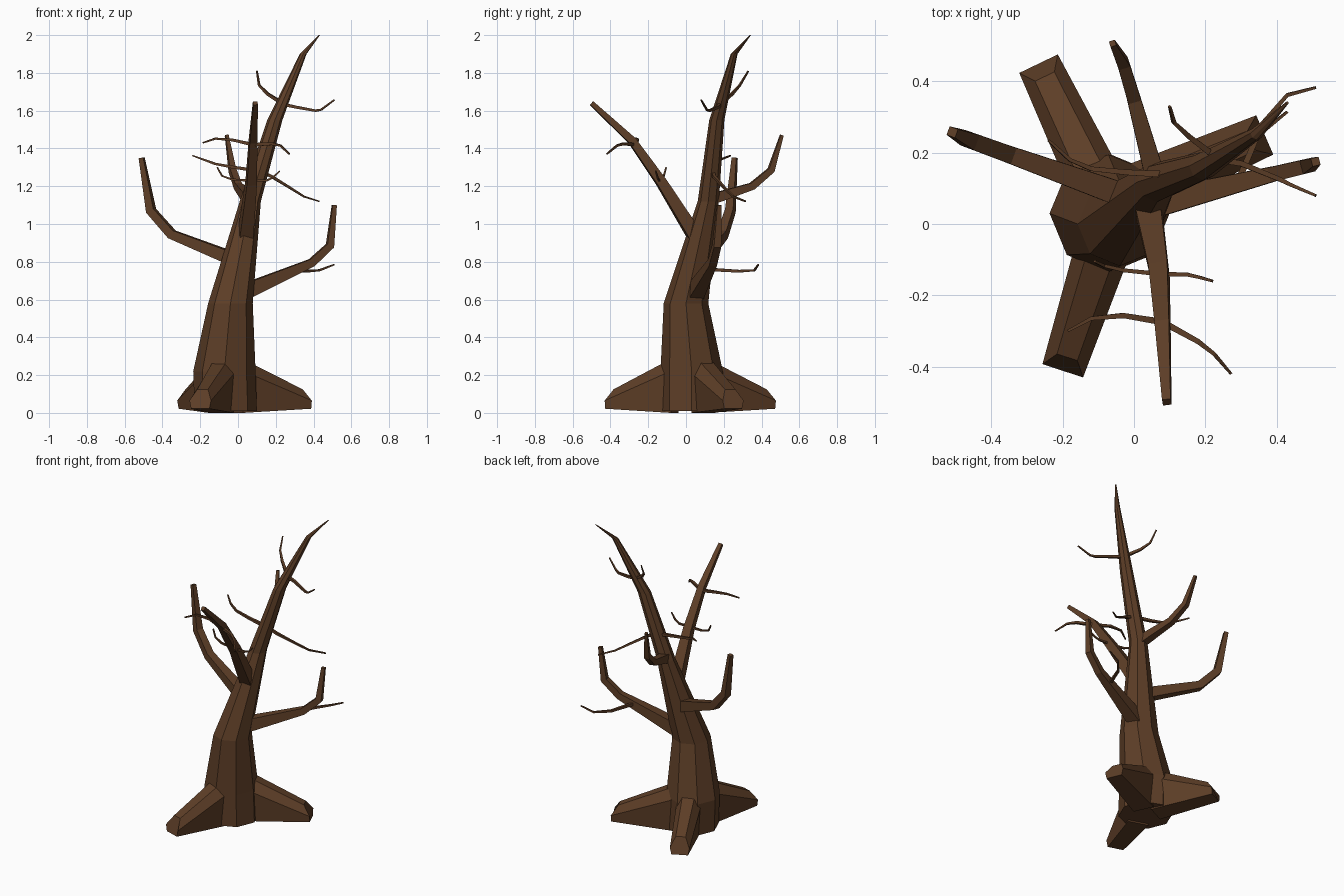
import bpy, bmesh
from math import cos, sin, pi
from mathutils import Vector

bark = bpy.data.materials.new("bark")
bark.diffuse_color = (0.11, 0.048, 0.02, 1)


def loft(name, rings):
    """Skin a list of equal-length point rings and cap both ends."""
    bm = bmesh.new()
    vs = [[bm.verts.new(p) for p in r] for r in rings]
    n = len(vs[0])
    for a, b in zip(vs, vs[1:]):
        for i in range(n):
            j = (i + 1) % n
            bm.faces.new((a[i], a[j], b[j], b[i]))
    bm.faces.new(vs[0][::-1])
    bm.faces.new(vs[-1])
    bmesh.ops.recalc_face_normals(bm, faces=bm.faces)
    me = bpy.data.meshes.new(name)
    bm.to_mesh(me)
    bm.free()
    me.materials.append(bark)
    ob = bpy.data.objects.new(name, me)
    bpy.context.collection.objects.link(ob)


def limb(name, pts, radii, sides=4):
    """Tapered tube along a path, its section carried round each bend."""
    pts = [Vector(p) for p in pts]
    segs = [(b - a).normalized() for a, b in zip(pts, pts[1:])]
    tans = [segs[0]] + [(a + b).normalized() for a, b in zip(segs, segs[1:])] + [segs[-1]]
    u = tans[0].cross(Vector((0, 0, 1))).normalized()
    rings = []
    for k, (p, t, r) in enumerate(zip(pts, tans, radii)):
        if k:
            u = tans[k - 1].rotation_difference(t) @ u
        v = t.cross(u)
        rings.append([p + r * (cos(a) * u + sin(a) * v)
                      for a in [2 * pi * (i + 0.5) / sides for i in range(sides)]])
    loft(name, rings)


# trunk: level eight-sided rings (x, y, z, radius)
trunk = [(-0.065, 0.03, 0.01, 0.165), (-0.072, 0.03, 0.22, 0.165),
         (-0.04, 0.0, 0.58, 0.118), (0.065, 0.118, 1.12, 0.056),
         (0.195, 0.163, 1.55, 0.04), (0.345, 0.255, 1.9, 0.018),
         (0.43, 0.34, 2.0, 0.004)]
loft("trunk", [[(x + r * cos(i * pi / 4), y + r * sin(i * pi / 4), z) for i in range(8)]
               for x, y, z, r in trunk])


# roots: six-sided wedges sloping down from the trunk
def root(name, start, end):
    s, e = Vector((*start, 0)), Vector((*end, 0))
    d = (e - s).normalized()
    w = Vector((-d.y, d.x, 0))

    def section(c, top, mid, low, wide, slope):
        return [c + w * k * wide + d * o + Vector((0, 0, z)) for k, z, o in
                ((-0.5, top, -slope), (0.5, top, -slope), (1, mid, 0),
                 (0.85, low, 0), (-0.85, low, 0), (-1, mid, 0))]
    loft(name, [section(s, 0.29, 0.22, 0.0, 0.078, 0), section(e, 0.125, 0.065, 0.022, 0.06, 0.04)])


root("front_root", (-0.085, -0.06), (-0.2, -0.412))
root("back_root", (-0.095, 0.09), (-0.268, 0.45))
root("right_root", (0.0, 0.09), (0.367, 0.25))

# main branches
limb("left_branch", [(-0.0, 0.07, 0.805), (-0.35, 0.195, 0.945), (-0.46, 0.235, 1.07),
                     (-0.51, 0.258, 1.35)], [0.05, 0.034, 0.032, 0.018])
limb("right_branch", [(0.03, 0.05, 0.64), (0.39, 0.14, 0.795), (0.487, 0.163, 0.885),
                      (0.51, 0.175, 1.1)], [0.058, 0.03, 0.028, 0.016])
limb("front_branch", [(0.04, 0.045, 0.94), (0.07, -0.13, 1.22), (0.08, -0.285, 1.44),
                      (0.092, -0.5, 1.64)], [0.052, 0.038, 0.029, 0.017])
limb("back_branch", [(0.06, 0.13, 1.13), (0.0, 0.35, 1.2), (-0.03, 0.45, 1.285),
                     (-0.06, 0.507, 1.47)], [0.04, 0.027, 0.024, 0.012])

# thin twigs
twigs = {
    "low_right_twig": [(0.29, 0.115, 0.76), (0.36, 0.28, 0.75), (0.43, 0.362, 0.755), (0.51, 0.383, 0.785)],
    "top_right_twig": [(0.21, 0.185, 1.64), (0.3, 0.17, 1.62), (0.41, 0.125, 1.6),
                       (0.44, 0.11, 1.605), (0.51, 0.08, 1.657)],
    "top_left_twig": [(0.24, 0.18, 1.635), (0.155, 0.245, 1.69), (0.112, 0.285, 1.735), (0.1, 0.33, 1.81)],
    "middle_right_twig": [(0.08, 0.13, 1.3), (0.18, 0.15, 1.25), (0.27, 0.2, 1.195),
                          (0.35, 0.25, 1.145), (0.43, 0.315, 1.12)],
    "middle_left_twig": [(0.08, 0.14, 1.285), (-0.02, 0.145, 1.3), (-0.12, 0.155, 1.318),
                         (-0.18, 0.18, 1.34), (-0.24, 0.235, 1.362)],
    "front_upper_left_twig": [(0.08, -0.275, 1.42), (-0.03, -0.257, 1.445),
                              (-0.12, -0.265, 1.452), (-0.185, -0.3, 1.43)],
    "front_upper_right_twig": [(0.08, -0.275, 1.42), (0.18, -0.33, 1.425),
                               (0.225, -0.365, 1.415), (0.272, -0.42, 1.37)],
    "front_lower_left_twig": [(0.07, -0.14, 1.23), (-0.03, -0.13, 1.235),
                              (-0.085, -0.117, 1.255), (-0.11, -0.105, 1.3)],
    "front_lower_right_twig": [(0.07, -0.14, 1.23), (0.15, -0.142, 1.23),
                               (0.185, -0.15, 1.245), (0.22, -0.16, 1.28)],
}
for name, pts in twigs.items():
    big = 0.009 if name.startswith("front_lower") else 0.013
    n = len(pts) - 1
    limb(name, pts, [big + (0.005 - big) * i / n for i in range(n + 1)])
